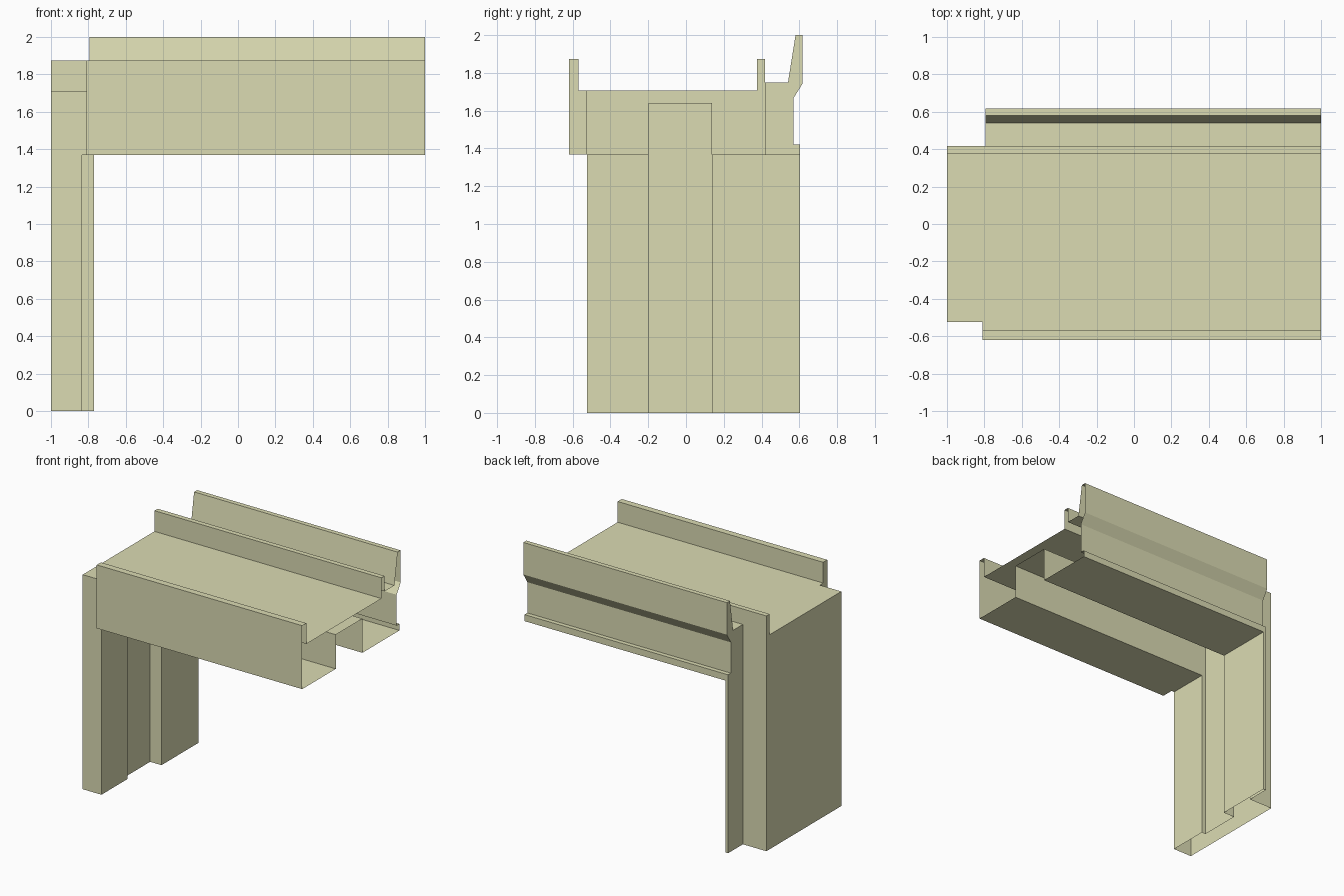
import bpy, bmesh

if "Cube" in bpy.data.objects:
    bpy.data.objects.remove(bpy.data.objects["Cube"])

mat = bpy.data.materials.new("pale_paint")
mat.diffuse_color = (0.71, 0.71, 0.45, 1)
mat.use_nodes = True
mat.node_tree.nodes["Principled BSDF"].inputs["Base Color"].default_value = mat.diffuse_color


def make_object(name, faces):
    """Join a list of polygons into one welded sheet object."""
    bm = bmesh.new()
    for pts in faces:
        bm.faces.new([bm.verts.new(p) for p in pts])
    bmesh.ops.remove_doubles(bm, verts=bm.verts, dist=0.0005)
    me = bpy.data.meshes.new(name)
    bm.to_mesh(me)
    bm.free()
    me.materials.append(mat)
    ob = bpy.data.objects.new(name, me)
    bpy.context.collection.objects.link(ob)
    return ob


LOW, DECK, ROOF, LIP = 1.368, 1.708, 1.64, 1.873   # head heights
FRONT, BACK = -0.81, -0.793                        # set-back left ends

# Head section: (y, z, x where the strip to the next point begins)
head = [
    (-0.62, LOW, FRONT), (-0.62, LIP, FRONT), (-0.568, LIP, FRONT),
    (-0.568, DECK, FRONT), (-0.525, DECK, -1), (0.377, DECK, -1),
    (0.377, LIP, -1), (0.417, LIP, -1), (0.417, 1.75, BACK),
    (0.54, 1.75, BACK), (0.58, 2.0, BACK), (0.618, 2.0, BACK),
    (0.618, 1.745, BACK), (0.568, 1.665, BACK), (0.568, 1.42, BACK),
    (0.603, 1.42, BACK), (0.603, LOW, -0.77), (0.137, LOW, -0.87),
    (0.137, ROOF, -0.87), (-0.198, ROOF, -0.87), (-0.198, LOW, -0.835),
    (-0.525, LOW, FRONT),
]

# Head: hollow, open at the right end
faces = []
for (y0, z0, x), (y1, z1, _) in zip(head, head[1:] + head[:1]):
    faces.append([(x, y0, z0), (1, y0, z0), (1, y1, z1), (x, y1, z1)])

# Closed left ends: front panel, inner lip, back rail
front_end = [p[:2] for p in head[:5]] + [(-0.525, LOW)]
lip_end = [(0.377, DECK), (0.377, LIP), (0.417, LIP), (0.417, DECK)]
back_end = [p[:2] for p in head[8:17]] + [(0.417, LOW)]
for x, outline in ((FRONT, front_end), (-1, lip_end), (BACK, back_end)):
    faces.append([(x, y, z) for y, z in outline])
make_object("head_rail", faces)

# Jamb plan: (x, y, top of the wall to the next point), open at the bottom
jamb = [
    (-1, -0.525, LOW), (-0.835, -0.525, LOW), (-0.835, -0.198, LOW),
    (-0.87, -0.198, ROOF), (-0.87, 0.137, LOW), (-0.77, 0.137, LOW),
    (-0.77, 0.603, LOW), (BACK, 0.603, LOW), (BACK, 0.417, 1.75),
    (-1, 0.417, DECK),
]
faces = []
for (x0, y0, top), (x1, y1, _) in zip(jamb, jamb[1:] + jamb[:1]):
    faces.append([(x0, y0, 0), (x1, y1, 0), (x1, y1, top), (x0, y0, top)])
# Corner patch between jamb front and head
faces.append([(-1, -0.525, LOW), (FRONT, -0.525, LOW),
              (FRONT, -0.525, DECK), (-1, -0.525, DECK)])
make_object("side_jamb", faces)
